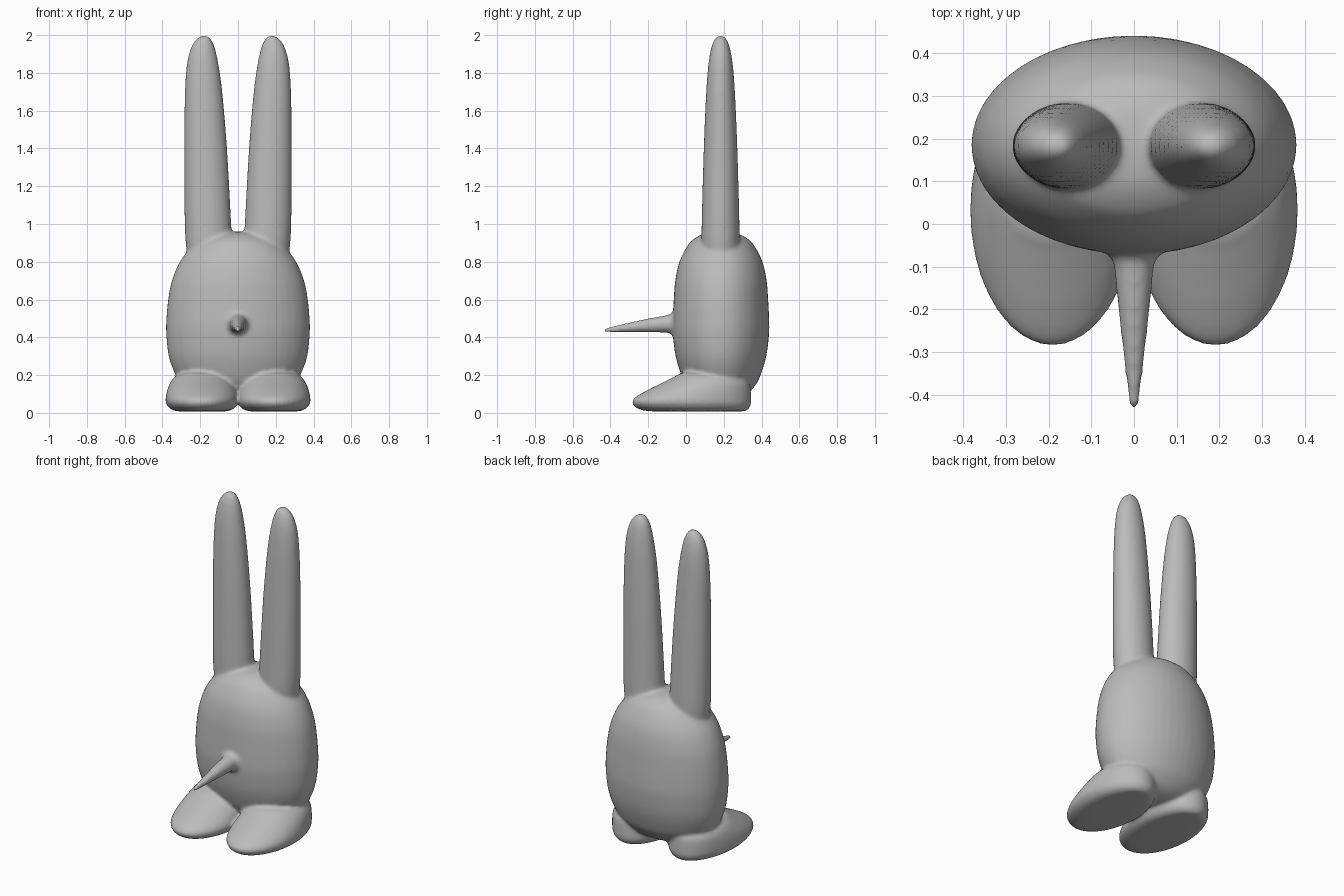
import bpy, bmesh, math
from mathutils import Matrix

cube = bpy.data.objects.get("Cube")
if cube:
    bpy.data.objects.remove(cube, do_unlink=True)

grey = bpy.data.materials.new("plain grey")
grey.use_nodes = True
COLOUR = (0.5, 0.5, 0.5, 1)
grey.diffuse_color = COLOUR
grey.node_tree.nodes["Principled BSDF"].inputs["Base Color"].default_value = COLOUR

SIDES, STEPS = 48, 6


def smooth_rows(rows):
    """Catmull-Rom interpolation through the cross-sections."""
    out = []
    for i in range(len(rows) - 1):
        a, b = rows[max(i - 1, 0)], rows[i]
        c, d = rows[i + 1], rows[min(i + 2, len(rows) - 1)]
        for s in range(STEPS):
            t = s / STEPS
            out.append([0.5 * (2 * q + (r - p) * t + (2 * p - 5 * q + 4 * r - w) * t * t
                               + (3 * q - p - 3 * r + w) * t ** 3)
                        for p, q, r, w in zip(a, b, c, d)])
    return out + [list(rows[-1])]


def loft(bm, rows, matrix=Matrix()):
    """Closed loft of ellipses; each row is height, x, y, x radius, y radius."""
    rings = []
    for z, x, y, rx, ry in smooth_rows(rows):
        rx, ry = max(rx, 0.001), max(ry, 0.001)
        ring = []
        for k in range(SIDES):
            a = math.tau * k / SIDES
            ring.append(bm.verts.new(matrix @ Matrix.Translation(
                (x + rx * math.cos(a), y + ry * math.sin(a), z)).translation))
        rings.append(ring)
    for low, high in zip(rings, rings[1:]):
        for k in range(SIDES):
            n = (k + 1) % SIDES
            bm.faces.new((low[k], low[n], high[n], high[k]))
    bm.faces.new(rings[0][::-1])
    bm.faces.new(rings[-1])


bm = bmesh.new()

# Egg-shaped body: height, half width, half depth
body = [(.06, 0, 0), (.07, .12, .08), (.1, .22, .14), (.15, .29, .185), (.2, .33, .21),
        (.3, .367, .24), (.42, .38, .255), (.5, .379, .255), (.6, .37, .25),
        (.7, .35, .242), (.8, .308, .22), (.88, .245, .18), (.92, .19, .145),
        (.95, .11, .085), (.96, 0, 0)]
loft(bm, [(z, 0, .185, rx, ry) for z, rx, ry in body])

# Ears: height, inner edge, outer edge, half depth
ear = [(.7, .035, .26, .09), (.85, .03, .272, .1), (1, .036, .282, .1), (1.4, .058, .285, .089),
       (1.7, .083, .281, .076), (1.85, .104, .27, .064), (1.93, .122, .25, .05),
       (1.97, .138, .228, .036), (1.99, .153, .206, .021), (2, .178, .18, 0)]

# Feet: height, half width, front edge, back edge
foot = [(.006, 0, .05, .06), (.008, .12, -.17, .29), (.02, .165, -.25, .33),
        (.05, .19, -.284, .345), (.08, .192, -.272, .345), (.12, .184, -.205, .343),
        (.16, .168, -.125, .335), (.19, .145, -.065, .29), (.21, .1, -.025, .17),
        (.217, 0, .04, .05)]

for side in (-1, 1):
    loft(bm, [(z, side * (i + o) / 2, .183, (o - i) / 2, d) for z, i, o, d in ear])
    loft(bm, [(z, side * .191, (f + b) / 2, w, (b - f) / 2) for z, w, f, b in foot])

# Long pointed nose, lofted forwards: distance, centre height, radius
nose = [(-.05, .47, .05), (.06, .47, .06), (.08, .471, .054), (.1, .471, .047),
        (.2, .463, .037), (.3, .453, .026), (.4, .441, .015), (.43, .438, .01), (.441, .437, 0)]
loft(bm, [(t, 0, z, r, r) for t, z, r in nose], Matrix.Rotation(math.pi / 2, 4, "X"))

mesh = bpy.data.meshes.new("rabbit_figure")
bm.to_mesh(mesh)
bm.free()
mesh.materials.append(grey)
rabbit = bpy.data.objects.new("rabbit_figure", mesh)
bpy.context.collection.objects.link(rabbit)

# Fuse the parts into one skin with soft joints
fuse = rabbit.modifiers.new("fuse", "REMESH")
fuse.mode = "VOXEL"
fuse.voxel_size = 0.01
fuse.use_smooth_shade = True
soften = rabbit.modifiers.new("soften", "SMOOTH")
soften.factor = 0.5
soften.iterations = 8

bpy.context.view_layer.objects.active = rabbit
rabbit.select_set(True)
for modifier in ("fuse", "soften"):
    bpy.ops.object.modifier_apply(modifier=modifier)
bpy.ops.object.shade_smooth()
